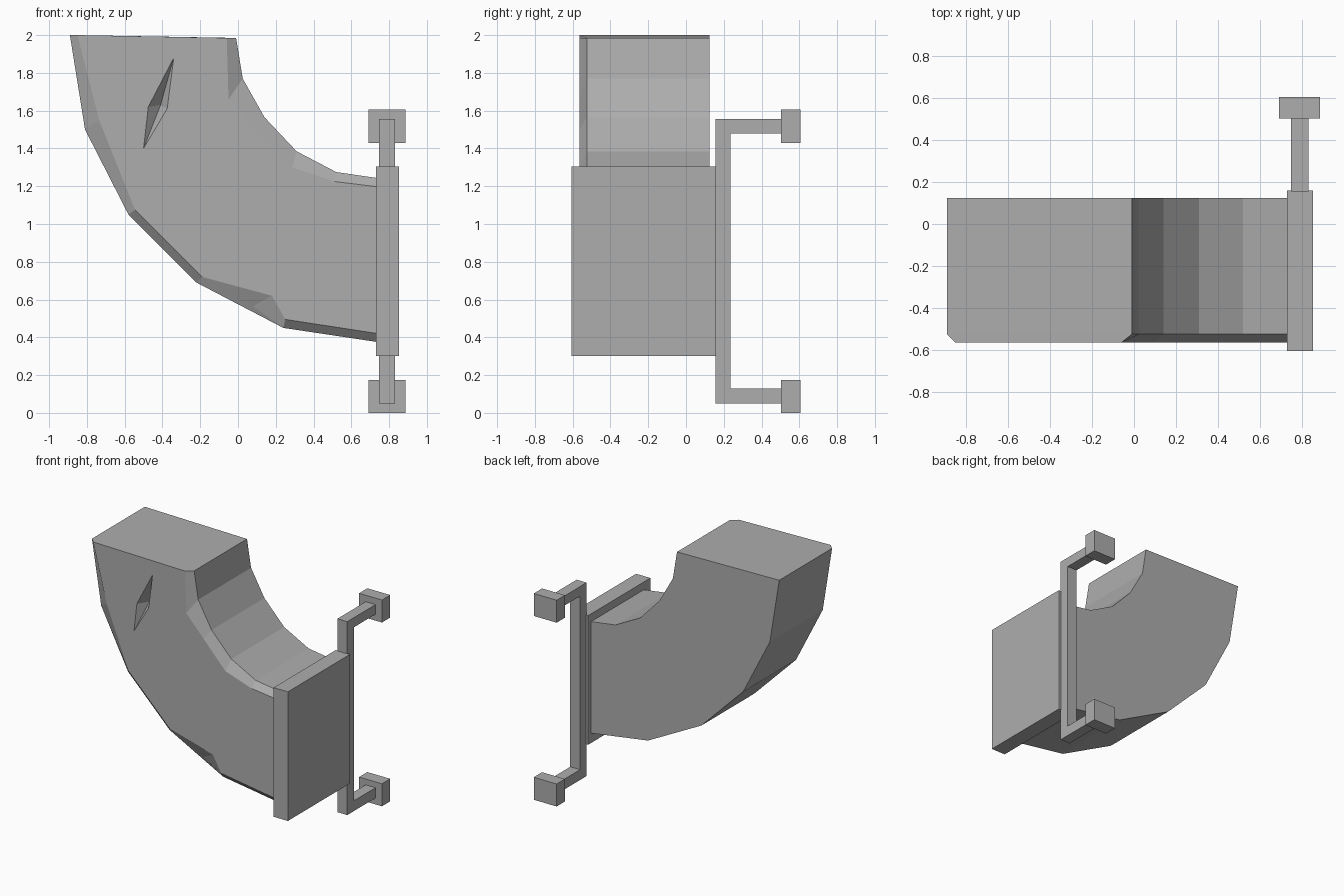
import bpy
import bmesh

cube = bpy.data.objects.get("Cube")
if cube:
    bpy.data.objects.remove(cube, do_unlink=True)

grey = bpy.data.materials.new("plain grey")
grey.use_nodes = True
GREY = (0.42, 0.42, 0.42, 1)
grey.diffuse_color = GREY
grey.node_tree.nodes["Principled BSDF"].inputs["Base Color"].default_value = GREY


def finish(name, bm):
    bmesh.ops.recalc_face_normals(bm, faces=bm.faces)
    mesh = bpy.data.meshes.new(name)
    bm.to_mesh(mesh)
    bm.free()
    mesh.materials.append(grey)
    obj = bpy.data.objects.new(name, mesh)
    bpy.context.collection.objects.link(obj)
    return obj


def box(name, x, y, z):
    bm = bmesh.new()
    bmesh.ops.create_cube(bm, size=1)
    for v in bm.verts:
        v.co = [(a + b) / 2 + c * (b - a) for (a, b), c in zip((x, y, z), v.co)]
    return finish(name, bm)


# Curved body: outline of the sides, and the smaller outline of its front face
BACK, EDGE, FRONT = 0.125, -0.525, -0.565
outline = [(-0.89, 2.0), (-0.81, 1.5), (-0.58, 1.05), (-0.22, 0.69), (0.24, 0.45),
           (0.74, 0.375), (0.74, 1.243), (0.52, 1.275), (0.31, 1.385),
           (0.14, 1.565), (0.025, 1.77), (-0.01, 1.985)]
face_line = [(-0.85, 2.0), (-0.735, 1.55), (-0.545, 1.075), (-0.19, 0.72), (0.25, 0.495),
             (0.74, 0.42), (0.74, 1.197), (0.51, 1.225), (0.287, 1.30),
             (0.10, 1.50), (-0.05, 1.66), (-0.06, 1.985)]

bm = bmesh.new()


def point(x, z, y):
    return bm.verts.new((x, y, z))


back = [point(*p, BACK) for p in outline]
edge = [point(*p, EDGE) for p in outline]
front = [point(*p, FRONT) for p in face_line]
bm.faces.new(back)
count = len(outline)
CHIPPED = 3
for i in range(count):
    j = (i + 1) % count
    bm.faces.new((back[i], back[j], edge[j], edge[i]))
    if i != CHIPPED:
        bm.faces.new((edge[i], edge[j], front[j], front[i]))

# Chipped corner on the lower bevel
chip = point(0.18, 0.62, FRONT)
chip_low = point(0.08, 0.565, -0.54)
a, b = CHIPPED, CHIPPED + 1
bm.faces.new((edge[a], edge[b], chip_low))
bm.faces.new((edge[a], chip_low, chip, front[a]))
bm.faces.new((chip_low, edge[b], front[b], chip))

# Sunken diamond slit in the front face
top, left, low, right = [point(x, z, FRONT) for x, z in
                         ((-0.34, 1.88), (-0.475, 1.62), (-0.5, 1.4), (-0.375, 1.61))]
pit = point(-0.41, 1.63, FRONT + 0.06)
ring = [top, left, low, right]
for i in range(4):
    bm.faces.new((ring[i], ring[(i + 1) % 4], pit))
bm.faces.new(front[:3] + [low, left, top])
bm.faces.new(front[2:b] + [chip] + front[b:] + [front[0], top, right, low])
finish("curved_body", bm)

# End plate
box("end_plate", (0.73, 0.853), (-0.605, 0.16), (0.30, 1.305))

# Bracket: a C-shaped profile pulled along x
profile = [(0.505, 0.05), (0.155, 0.05), (0.155, 1.555), (0.505, 1.555),
           (0.505, 1.48), (0.235, 1.48), (0.235, 0.13), (0.505, 0.13)]
bm = bmesh.new()
section = bm.faces.new([bm.verts.new((0.747, y, z)) for y, z in profile])
pulled = bmesh.ops.extrude_face_region(bm, geom=[section])["geom"]
bmesh.ops.translate(bm, vec=(0.085, 0, 0),
                    verts=[g for g in pulled if isinstance(g, bmesh.types.BMVert)])
if section.is_valid and all(len(e.link_faces) > 2 for e in section.edges):
    bm.faces.remove(section)
finish("bracket", bm)

# End blocks on the bracket arms
for name, z in (("lower_block", 0), ("upper_block", 1.43)):
    box(name, (0.69, 0.887), (0.503, 0.605), (z, z + 0.175))
